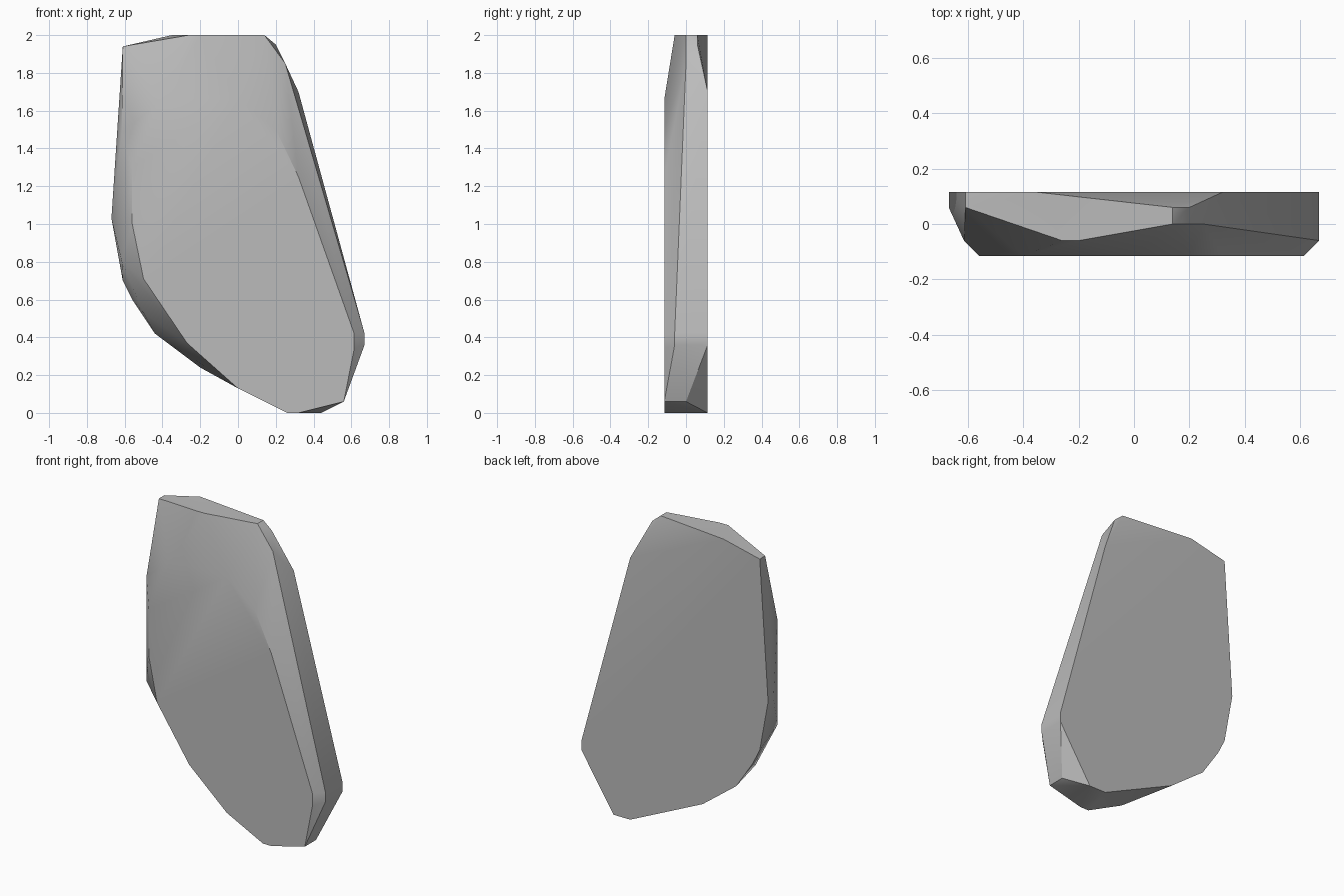
import bpy
import bmesh
import math

# Remove the default cube only
default_cube = bpy.data.objects.get("Cube")
if default_cube:
    bpy.data.objects.remove(default_cube, do_unlink=True)


def make_material(name, colour):
    material = bpy.data.materials.new(name)
    material.use_nodes = True
    material.diffuse_color = colour
    material.node_tree.nodes["Principled BSDF"].inputs["Base Color"].default_value = colour
    return material


def make_chipped_slab(name, layers, material):
    """Wrap a convex skin around corner points (x, z) given per depth layer."""
    bm = bmesh.new()
    for depth, corners in layers:
        for x, z in corners:
            bm.verts.new((x, depth, z))
    hull = bmesh.ops.convex_hull(bm, input=bm.verts[:])
    spare = {g for g in hull["geom_interior"] + hull["geom_unused"]
             if isinstance(g, bmesh.types.BMVert)}
    bmesh.ops.delete(bm, geom=list(spare), context="VERTS")
    # Merge coplanar triangles into clean flat facets
    bmesh.ops.dissolve_limit(bm, angle_limit=math.radians(1),
                             verts=bm.verts[:], edges=bm.edges[:])
    bmesh.ops.recalc_face_normals(bm, faces=bm.faces[:])
    mesh = bpy.data.meshes.new(name)
    bm.to_mesh(mesh)
    bm.free()
    mesh.materials.append(material)
    slab = bpy.data.objects.new(name, mesh)
    bpy.context.collection.objects.link(slab)
    return slab


half = 0.115   # half thickness of the slab
step = 0.06    # depth of the bevelled corners

# Broad front face
front_corners = [
    (.26, 0), (.32, 0), (.56, .06), (.615, .34), (.615, .42),
    (.32, 1.25), (.2, 1.5), (0, 1.66), (-.4, 1.66), (-.56, 1.3),
    (-.56, 1), (-.5, .71), (-.27, .37), (0, .13),
]
# Chipped rim just behind the front face
front_rim = [
    (.67, .36), (.67, .42), (-.2, 2), (-.26, 2),
    (-.615, 1.48), (-.615, .8), (-.15, .24),
]
# Middle of the edge
middle_rim = [(.56, .06), (.14, 2), (.25, 1.85), (-.5, .53)]
# Chipped rim just before the back face
back_rim = [(.14, 2), (.2, 1.95), (-.61, 1.94), (-.67, 1.03)]
# Broad back face
back_corners = [
    (-.67, 1.03), (-.61, 1.94), (-.35, 2), (.32, 1.7), (.67, .42),
    (.67, .36), (.62, .28), (.44, 0), (.32, 0), (-.2, .24),
    (-.44, .42), (-.56, .6), (-.61, .7),
]

stone_grey = make_material("stone grey", (0.5, 0.5, 0.5, 1))
slab = make_chipped_slab("stone_slab", [
    (-half, front_corners),
    (-step, front_rim),
    (0, middle_rim),
    (step, back_rim),
    (half, back_corners),
], stone_grey)

# Soft shading across gentle facets, crisp edges elsewhere
bpy.ops.object.select_all(action="DESELECT")
slab.select_set(True)
bpy.context.view_layer.objects.active = slab
bpy.ops.object.shade_smooth_by_angle(angle=math.radians(30))
